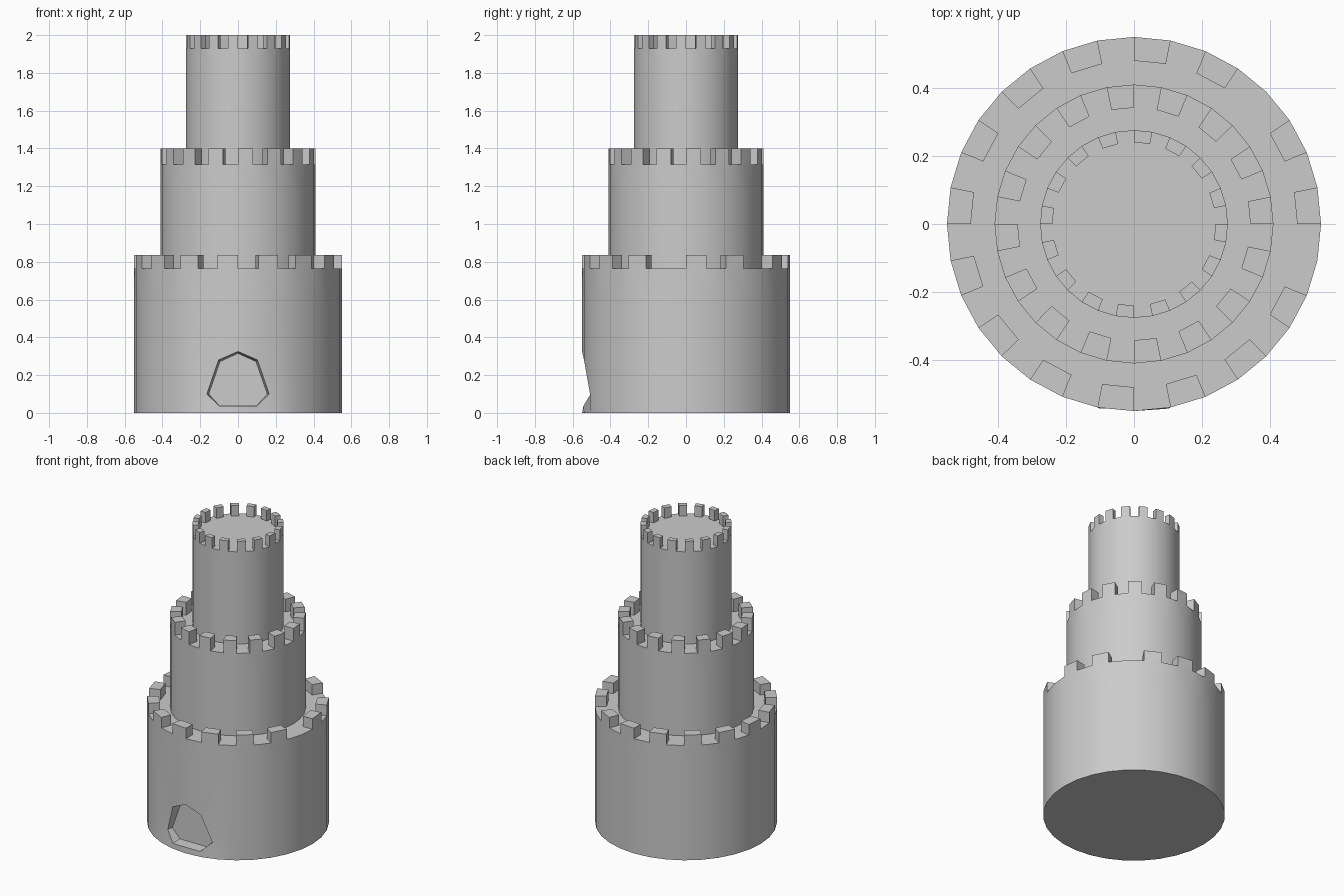
import bpy, bmesh
from math import sin, cos, pi

if "Cube" in bpy.data.objects:
    bpy.data.objects.remove(bpy.data.objects["Cube"])

N = 32  # sides of every tier


def carve_door(bm, V):
    """Fill the open front of the lowest tier with a recessed pointed doorway."""
    back = -0.47
    rim_top = bm.verts.new((0, -0.55, 0.325))
    in_top = bm.verts.new((0, back, 0.315))
    sides = []
    for s in (1, -1):
        k = 16 - 2 * s
        A, B, C = (V[i][k] for i in range(3))
        D, E, R0 = V[2][16 - s], V[2][16], V[0][16 - s]
        R1, R2, S, I0, I1, I2 = [bm.verts.new((s * x, y, z)) for x, y, z in (
            (0.165, -0.505, 0.1), (0.103, -0.54, 0.28), (0.1, -0.543, 0.037),
            (0.1, back, 0.04), (0.155, back, 0.1), (0.095, back, 0.272))]
        for f in ((A, R0, R1, B), (B, R1, R2, C), (C, R2, D), (D, R2, rim_top, E),
                  (R1, I1, I2, R2), (R2, I2, in_top, rim_top),
                  (R0, S, R1), (R1, S, I0, I1)):
            bm.faces.new(f)
        sides.append((R0, S, I0, I1, I2))
    a, b = sides
    bm.faces.new((a[0], V[0][16], b[0], b[1], a[1]))             # sill front
    bm.faces.new((a[1], b[1], b[2], a[2]))                       # sill top
    bm.faces.new((a[2], a[3], a[4], in_top, b[4], b[3], b[2]))   # door panel


def tier(name, r, r_in, levels, top, merlons, door=False):
    """Round tower tier: wall loops at levels, battlements rising to top."""
    bm = bmesh.new()

    def ring(rad, z):
        return [bm.verts.new((rad * sin(2 * pi * k / N), rad * cos(2 * pi * k / N), z))
                for k in range(N)]

    V = [ring(r, z) for z in levels]
    for i in range(len(V) - 1):
        for k in range(N):
            if door and i < 2 and 14 <= k < 18:
                continue
            j = (k + 1) % N
            bm.faces.new((V[i][k], V[i][j], V[i + 1][j], V[i + 1][k]))
    if door:
        carve_door(bm, V)
        for k in (15, 16, 17):
            bm.verts.remove(V[1][k])
    bm.faces.new(V[0])
    # roof floor and the ring that carries the merlons
    inner = ring(r_in, levels[-1])
    bm.faces.new(inner)
    quads = [bm.faces.new((V[-1][k], V[-1][(k + 1) % N], inner[(k + 1) % N], inner[k]))
             for k in range(N)]
    bmesh.ops.recalc_face_normals(bm, faces=bm.faces[:])
    for k in merlons:
        new = bmesh.ops.extrude_face_region(bm, geom=[quads[k]])["geom"]
        bmesh.ops.translate(bm, vec=(0, 0, top - levels[-1]),
                            verts=[g for g in new if isinstance(g, bmesh.types.BMVert)])
        if quads[k].is_valid:
            bm.faces.remove(quads[k])
    bmesh.ops.recalc_face_normals(bm, faces=bm.faces[:])
    me = bpy.data.meshes.new(name)
    bm.to_mesh(me)
    bm.free()
    ob = bpy.data.objects.new(name, me)
    bpy.context.collection.objects.link(ob)
    bpy.ops.object.select_all(action='DESELECT')
    ob.select_set(True)
    bpy.context.view_layer.objects.active = ob
    bpy.ops.object.shade_smooth_by_angle()


# the lowest battlement has two wider gaps on its right side
low_merlons = [0, 2, 5, 7] + list(range(10, N, 2))
tier("lower_tower", 0.55, 0.48, (0, 0.1, 0.62, 0.765), 0.835, low_merlons, door=True)
tier("middle_tower", 0.41, 0.342, (0.765, 1.23, 1.315), 1.40, range(1, N, 2))
tier("upper_tower", 0.276, 0.24, (1.315, 1.87, 1.93), 2.0, range(0, N, 2))
